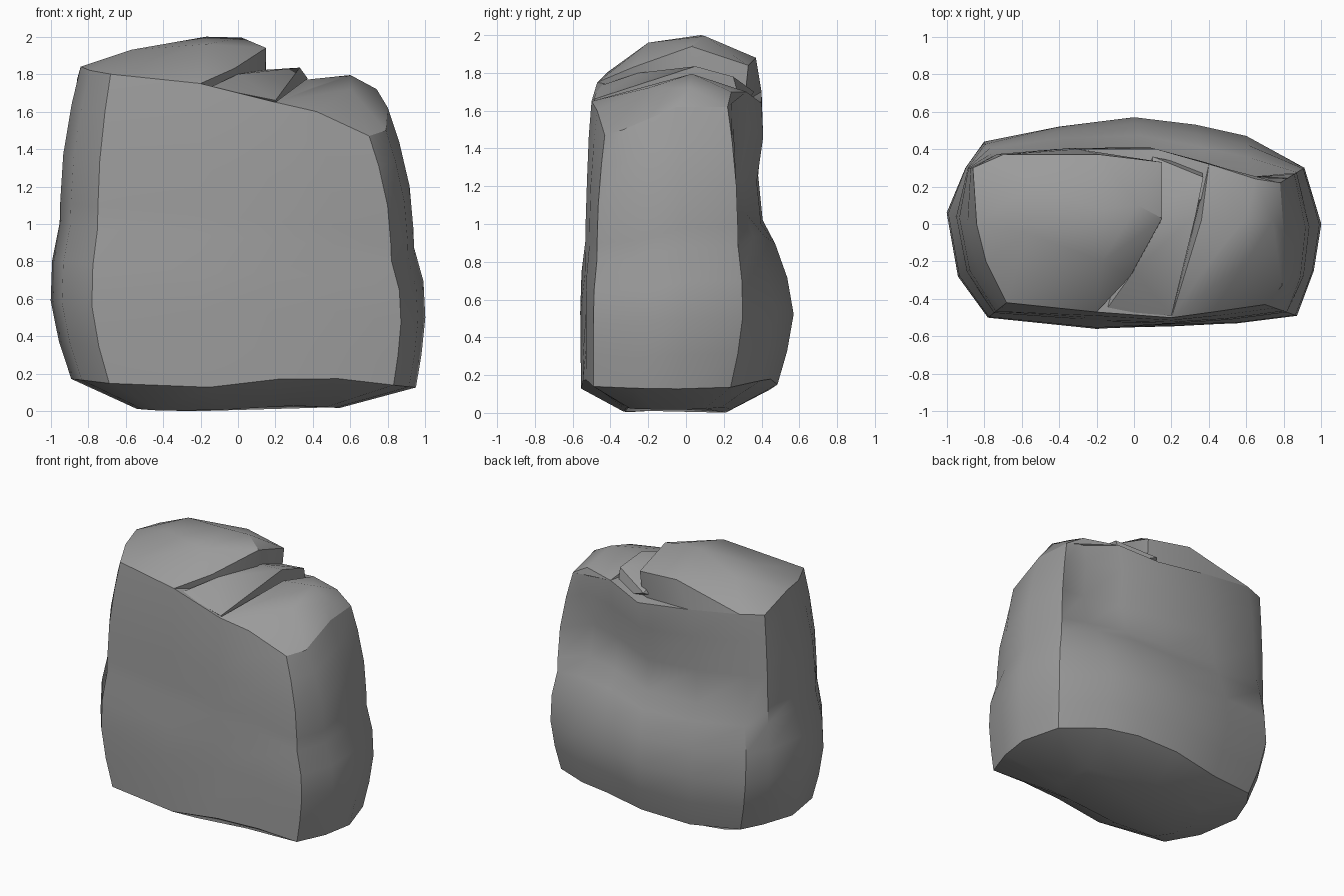
import bpy, bmesh, math
from mathutils import Vector

cube = bpy.data.objects.get("Cube")
if cube:
    bpy.data.objects.remove(cube, do_unlink=True)

stone = bpy.data.materials.new("grey stone")
stone.use_nodes = True
grey = (0.33, 0.33, 0.33, 1)
stone.diffuse_color = grey
shader = next(n for n in stone.node_tree.nodes if n.type == 'BSDF_PRINCIPLED')
shader.inputs["Base Color"].default_value = grey
shader.inputs["Roughness"].default_value = 0.9


def finish(bm, name, angle):
    """Turn a bmesh into a shaded stone object."""
    bmesh.ops.recalc_face_normals(bm, faces=bm.faces[:])
    mesh = bpy.data.meshes.new(name)
    bm.to_mesh(mesh)
    bm.free()
    mesh.materials.append(stone)
    obj = bpy.data.objects.new(name, mesh)
    bpy.context.collection.objects.link(obj)
    bpy.ops.object.select_all(action='DESELECT')
    obj.select_set(True)
    bpy.context.view_layer.objects.active = obj
    bpy.ops.object.shade_smooth_by_angle(angle=math.radians(angle))
    return obj


def hull(name, points):
    """A convex lump of stone around the given points."""
    bm = bmesh.new()
    for p in points:
        bm.verts.new(p)
    res = bmesh.ops.convex_hull(bm, input=bm.verts[:])
    loose = [v for v in bm.verts if not v.link_faces]
    bmesh.ops.delete(bm, geom=loose, context='VERTS')
    return finish(bm, name, 32)


# Plan outlines, anticlockwise from the right end: wide foot and narrower rim
foot = [(1, 0), (.91, .3), (.6, .47), (.33, .53), (0, .57), (-.4, .52),
        (-.8, .44), (-.9, .3), (-1, .06), (-.94, -.28), (-.78, -.5),
        (-.2, -.56), (.2, -.55), (.55, -.53), (.87, -.49), (.96, -.25)]
rim = [(.8, -.05, 1.62), (.78, .22, 1.62), (.65, .24, 1.7), (.4, .32, 1.7),
       (.12, .4, 1.64), (-.3, .4, 1.7), (-.7, .37, 1.76), (-.86, .3, 1.77),
       (-.84, 0, 1.84), (-.79, -.2, 1.82), (-.68, -.42, 1.8),
       (-.2, -.47, 1.75), (.2, -.5, 1.65), (.42, -.47, 1.6),
       (.7, -.43, 1.47), (.79, -.33, 1.5)]

# Height share, foot tuck, lean to the rim, lean of the back wall
levels = [(0, 1, 0, 0), (.12, .4, 0, 0), (.25, 0, 0, 0), (.38, 0, .05, .2),
          (.5, 0, .3, .5), (.57, 0, .32, .95), (.72, 0, .42, 1.15),
          (.88, 0, .7, .95), (1, 0, 1, 1)]

# Main body, lofted from foot to rim
bm = bmesh.new()
rings = []
underside = [bm.verts.new((x * .54, y * .5 - .05, .015 + .015 * math.sin(3 * x)))
             for x, y in foot]
rings.append(underside)
for share, tuck, lean, back_lean in levels:
    ring = []
    for (fx, fy), (rx, ry, rz) in zip(foot, rim):
        x = fx * (1 - .08 * tuck) + .03 * tuck
        y = fy * (1 - .08 * tuck) - .04 * tuck
        x += (rx - x) * lean
        y += (ry - y) * (back_lean if fy > .4 else lean)
        base = .15 + .03 * math.sin(4 * fx)
        ring.append(bm.verts.new((x, y, base + (rz - base) * share)))
    rings.append(ring)
count = len(foot)
for low, high in zip(rings, rings[1:]):
    for i in range(count):
        j = (i + 1) % count
        bm.faces.new((low[i], low[j], high[j], high[i]))
bm.faces.new(underside)
centre = bm.verts.new((0, 0, 1.7))
for i in range(count):
    bm.faces.new((rings[-1][i], rings[-1][(i + 1) % count], centre))

# Shallow hollows and swellings: position, radius, push along y
for spot, radius, push in [((-.2, -.56, 1.2), .5, .025),
                           ((.2, -.55, .6), .35, .02),
                           ((.2, .5, .95), .3, -.03)]:
    for v in bm.verts:
        near = 1 - (v.co - Vector(spot)).length / radius
        if near > 0:
            v.co.y += push * near
finish(bm, "boulder_body", 35)

# High crown on one side of the top
hull("boulder_crown", rim[5:12] + [
    (-.57, -.05, 1.93), (-.55, .2, 1.93), (-.26, -.3, 1.87), (-.17, -.2, 1.96),
    (-.17, .08, 2), (.02, .1, 1.995), (.15, .03, 1.94), (.15, .33, 1.84),
    (-.18, .37, 1.88), (-.02, -.28, 1.83), (.14, .3, 1.55), (.14, 0, 1.55)])

# Narrow wedge leaning between the crown and the shoulder
hull("boulder_wedge", [
    (.1, .05, 1.82), (.33, .05, 1.835), (.37, .25, 1.78), (.2, -.49, 1.66),
    (-.15, -.46, 1.73), (0, -.25, 1.8), (.1, .36, 1.7), (.36, .3, 1.6),
    (.2, -.3, 1.5), (-.1, 0, 1.5)])

# Lower rounded shoulder
hull("boulder_shoulder", rim[:4] + rim[12:] + [
    (.36, .02, 1.77), (.6, .03, 1.795), (.74, .02, 1.72), (.6, -.2, 1.72),
    (.4, -.2, 1.73), (.3, 0, 1.5)])
